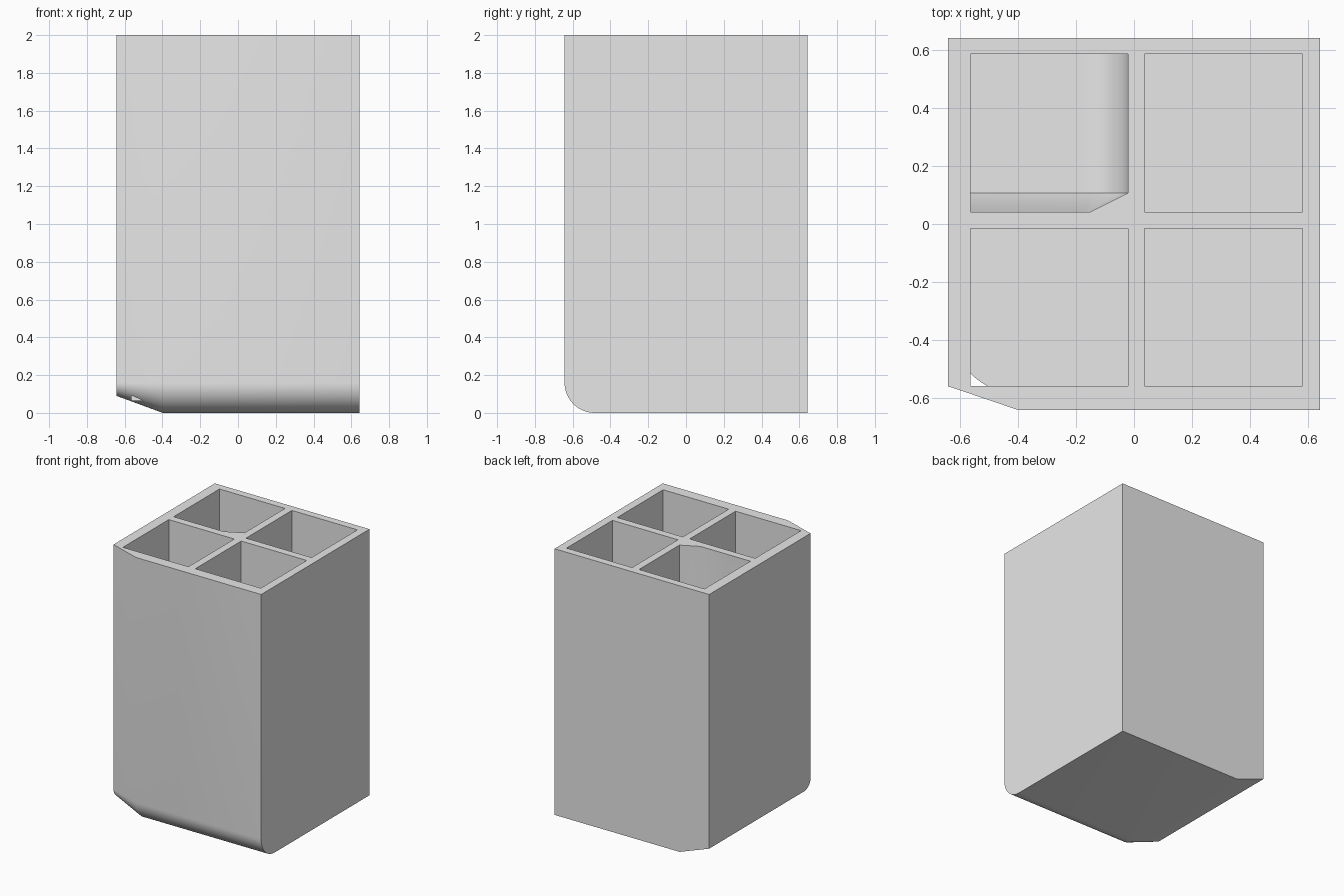
import bpy, bmesh, math
from mathutils import Matrix

default = bpy.data.objects.get("Cube")
if default:
    bpy.data.objects.remove(default, do_unlink=True)

grey = bpy.data.materials.new("light grey")
grey.use_nodes = True
grey.diffuse_color = (0.8, 0.8, 0.8, 1)
grey.node_tree.nodes["Principled BSDF"].inputs["Base Color"].default_value = (0.8, 0.8, 0.8, 1)


def make_object(name, bm):
    bmesh.ops.recalc_face_normals(bm, faces=bm.faces)
    mesh = bpy.data.meshes.new(name)
    bm.to_mesh(mesh)
    bm.free()
    mesh.materials.append(grey)
    obj = bpy.data.objects.new(name, mesh)
    bpy.context.collection.objects.link(obj)
    return obj


def box(name, x, y, z):
    bm = bmesh.new()
    bmesh.ops.create_cube(bm, size=1)
    for v in bm.verts:
        v.co = [lo + (c + 0.5) * (hi - lo) for c, (lo, hi) in zip(v.co, (x, y, z))]
    return make_object(name, bm)


def rounded_block(name, x, y, z, radius, run, cut_y, cut_z, turn=0, steps=16):
    """Block with a rounded front bottom edge, tapering in towards its low x end."""
    bm = bmesh.new()
    rings = []
    for px, dy, dz in ((x[0], cut_y, cut_z), (x[0] + run, 0, 0), (x[1], 0, 0)):
        points = [(y[0] + dy, z[1])]
        for i in range(steps + 1):
            a = math.pi / 2 * i / steps
            points.append((y[0] + radius - (radius - dy) * math.cos(a),
                           z[0] + radius - (radius - dz) * math.sin(a)))
        points += [(y[1], z[0] + dz), (y[1], z[1])]
        rings.append([bm.verts.new((px, py, pz)) for py, pz in points])
    for a, b in zip(rings, rings[1:]):
        for i in range(len(a)):
            j = (i + 1) % len(a)
            bm.faces.new((a[i], a[j], b[j], b[i]))
    bm.faces.new(rings[0])
    bm.faces.new(rings[-1])
    bm.transform(Matrix.Rotation(turn, 4, 'Z'))
    return make_object(name, bm)


# Outer body
half = 0.643
body = rounded_block("holder_body", (-half, half), (-half, half), (0, 2),
                     0.16, 0.245, 0.083, 0.09)

# Three plain pockets and one shaped pocket
floor, top = 0.066, 2.1
left, right = (-0.565, -0.02), (0.037, 0.582)
front, back = (-0.56, -0.015), (0.042, 0.587)
cutters = [box("pocket_cutter", x, y, (floor, top))
           for x, y in ((left, front), (right, front), (right, back))]
cutters.append(rounded_block("shaped_pocket_cutter", back, (-left[1], -left[0]),
                             (floor, top), 0.145, 0.065, 0.13, 0.13, math.pi / 2))

bpy.context.view_layer.objects.active = body
for cutter in cutters:
    mod = body.modifiers.new("pocket", 'BOOLEAN')
    mod.operation = 'DIFFERENCE'
    mod.solver = 'EXACT'
    mod.object = cutter
    bpy.ops.object.modifier_apply(modifier=mod.name)
    bpy.data.objects.remove(cutter, do_unlink=True)

# Smooth the curves and keep the corners sharp
bpy.ops.object.select_all(action='DESELECT')
body.select_set(True)
bpy.ops.object.shade_smooth_by_angle(angle=math.radians(30))
